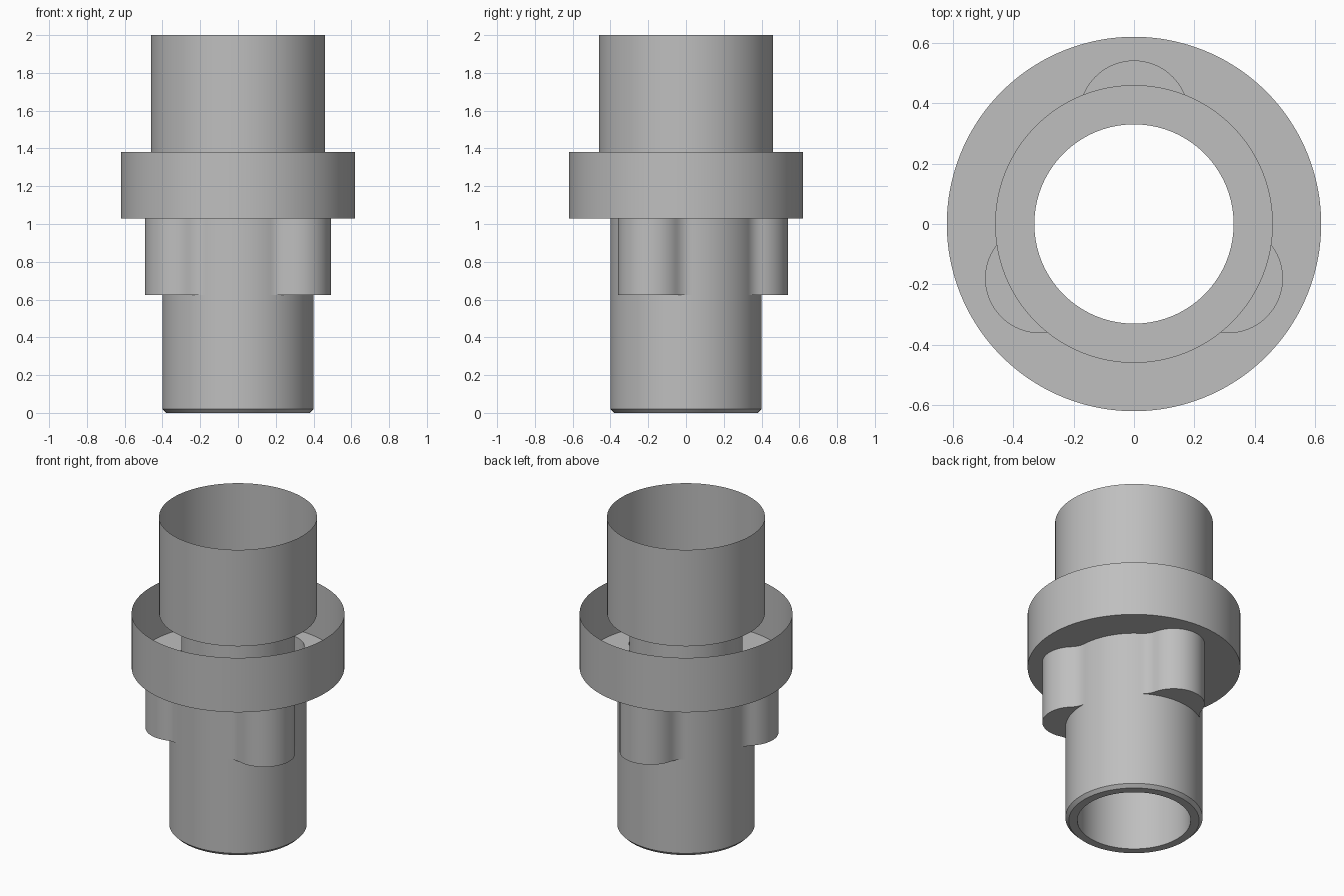
import bpy
import bmesh
import math

if "Cube" in bpy.data.objects:
    bpy.data.objects.remove(bpy.data.objects["Cube"])

SEGMENTS = 240
BORE, BODY, TUBE, COLLAR = 0.33, 0.40, 0.46, 0.62
LOBE_DIST, LOBE_R, FILLET = 0.36, 0.18, 0.12

grey = bpy.data.materials.new("plain_grey")
grey.diffuse_color = (0.52, 0.52, 0.52, 1)
grey.use_nodes = True
grey.node_tree.nodes["Principled BSDF"].inputs["Base Color"].default_value = grey.diffuse_color

# Fillet centre and where it meets the lobe, measured from a lobe axis
fil_d = BODY + FILLET
fil_a = math.acos((fil_d ** 2 + LOBE_DIST ** 2 - (LOBE_R + FILLET) ** 2)
                  / (2 * fil_d * LOBE_DIST))
k = LOBE_R / (LOBE_R + FILLET)
touch_a = math.atan2(k * fil_d * math.sin(fil_a),
                     LOBE_DIST + k * (fil_d * math.cos(fil_a) - LOBE_DIST))


def lobed(a):
    """Radius of the three-lobed outline at angle a."""
    step = 2 * math.pi / 3
    p = abs((a - math.pi / 2 + step / 2) % step - step / 2)
    if p <= touch_a:
        return LOBE_DIST * math.cos(p) + math.sqrt(
            LOBE_R ** 2 - (LOBE_DIST * math.sin(p)) ** 2)
    if p < fil_a:
        q = fil_a - p
        return fil_d * math.cos(q) - math.sqrt(
            max(0, FILLET ** 2 - (fil_d * math.sin(q)) ** 2))
    return BODY


def sweep(name, profile):
    """Turn (radius, z) points around z; a radius may depend on the angle."""
    bm = bmesh.new()
    rings = []
    for r, z in profile:
        ring = []
        for i in range(SEGMENTS):
            a = 2 * math.pi * i / SEGMENTS
            rad = r(a) if callable(r) else r
            ring.append(bm.verts.new((rad * math.cos(a), rad * math.sin(a), z)))
        rings.append(ring)
    for lo, hi in zip(rings, rings[1:]):
        for i in range(SEGMENTS):
            j = (i + 1) % SEGMENTS
            bm.faces.new((lo[i], lo[j], hi[j], hi[i]))
    # Weld and drop slivers where the lobes fade into the body
    bmesh.ops.remove_doubles(bm, verts=bm.verts, dist=1e-5)
    bmesh.ops.dissolve_degenerate(bm, dist=1e-6, edges=bm.edges)
    mesh = bpy.data.meshes.new(name)
    bm.to_mesh(mesh)
    bm.free()
    mesh.materials.append(grey)
    obj = bpy.data.objects.new(name, mesh)
    bpy.context.collection.objects.link(obj)
    bpy.ops.object.select_all(action='DESELECT')
    obj.select_set(True)
    bpy.context.view_layer.objects.active = obj
    bpy.ops.object.shade_smooth_by_angle(angle=math.radians(30))


# Inner shoulder, bore, chamfered foot and lower pipe wall
sweep("lower_pipe", [(TUBE, 1.38), (BORE, 1.38), (BORE, 0), (0.38, 0),
                     (BODY, 0.02), (BODY, 0.625)])
# Three-lobed section: undersides of the lobes, then the wall
sweep("lobed_section", [(BODY, 0.625), (lobed, 0.625), (lobed, 1.03)])
# Open-topped collar: floor around the lobes, then the rim
sweep("collar", [(lobed, 1.03), (COLLAR, 1.03), (COLLAR, 1.38)])
# Thin upper socket
sweep("upper_tube", [(TUBE, 1.38), (TUBE, 2.0)])
